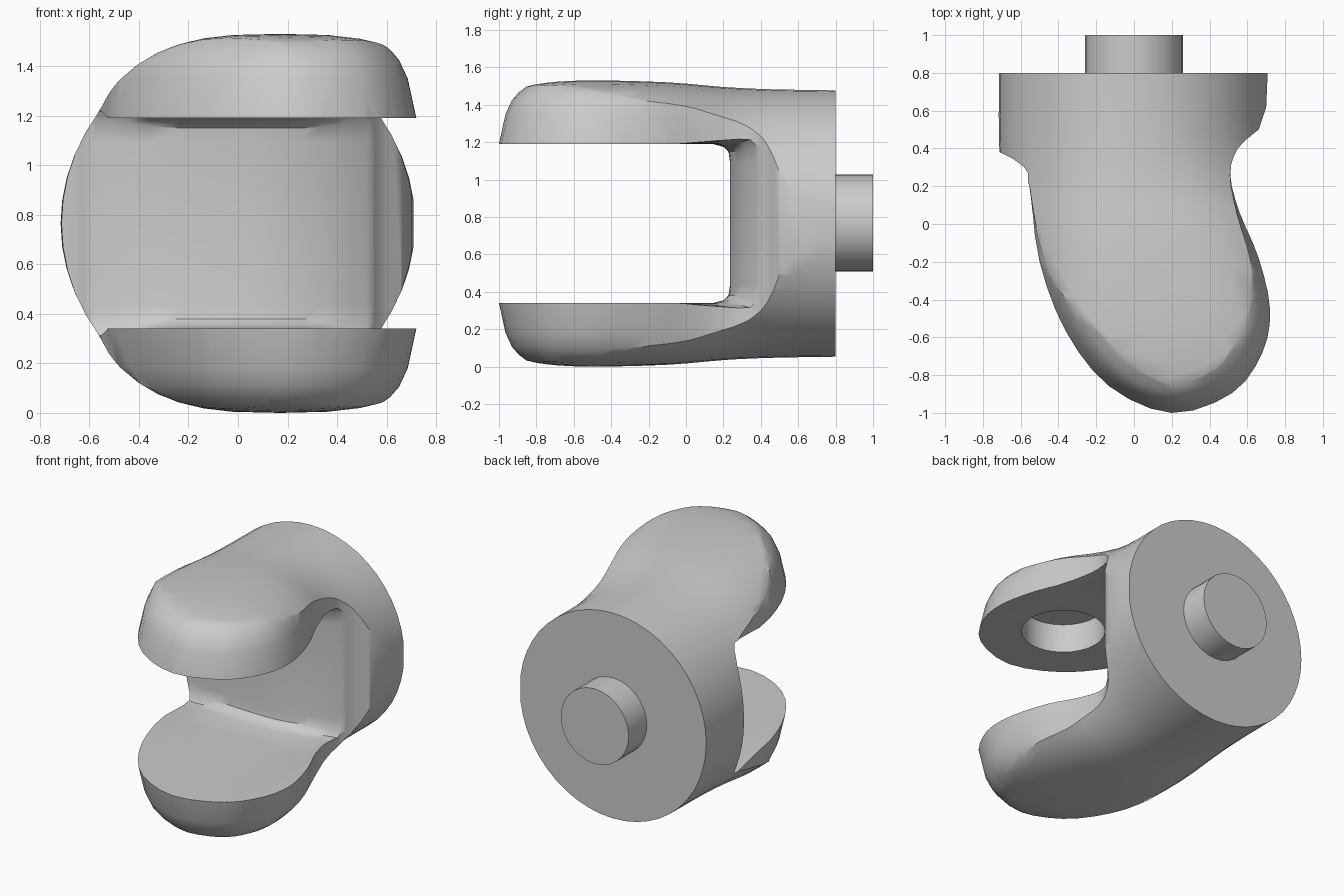
import bpy, bmesh, math
from mathutils import Vector

if "Cube" in bpy.data.objects:
    bpy.data.objects.remove(bpy.data.objects["Cube"])

MID = 0.765  # height of the symmetry plane


def loft(name, rings):
    """Skin a list of closed rings with quads and cap both ends."""
    bm = bmesh.new()
    vs = [[bm.verts.new(p) for p in r] for r in rings]
    n = len(rings[0])
    for a, b in zip(vs, vs[1:]):
        for i in range(n):
            j = (i + 1) % n
            bm.faces.new((a[i], a[j], b[j], b[i]))
    bm.faces.new(vs[0])
    bm.faces.new(vs[-1])
    bmesh.ops.recalc_face_normals(bm, faces=bm.faces)
    me = bpy.data.meshes.new(name)
    bm.to_mesh(me)
    bm.free()
    ob = bpy.data.objects.new(name, me)
    bpy.context.collection.objects.link(ob)
    return ob


def catmull(pts, steps):
    out = []
    for i in range(len(pts) - 1):
        p0, p1 = pts[max(i - 1, 0)], pts[i]
        p2, p3 = pts[i + 1], pts[min(i + 2, len(pts) - 1)]
        for k in range(steps):
            t = k / steps
            out.append(tuple(0.5 * (2 * b + (c - a) * t + (2 * a - 5 * b + 4 * c - d) * t * t
                                    + (3 * b - a - 3 * c + d) * t ** 3)
                             for a, b, c, d in zip(p0, p1, p2, p3)))
    return out + [pts[-1]]


def boolean(ob, cutter, op):
    m = ob.modifiers.new(op, 'BOOLEAN')
    m.object, m.operation, m.solver = cutter, op, 'EXACT'
    bpy.context.view_layer.objects.active = ob
    bpy.ops.object.modifier_apply(modifier=m.name)
    bpy.data.objects.remove(cutter)


def cylinder(name, r, depth, loc, rot=(0, 0, 0), sides=28):
    bpy.ops.mesh.primitive_cylinder_add(vertices=sides, radius=r, depth=depth,
                                        location=loc, rotation=rot)
    ob = bpy.context.object
    ob.name = name
    return ob


def smooth(ob, angle=35):
    bpy.ops.object.select_all(action='DESELECT')
    ob.select_set(True)
    bpy.context.view_layer.objects.active = ob
    bpy.ops.object.shade_smooth_by_angle(angle=math.radians(angle))


# Fork envelope: round at the back plate, squarer and shifted right at the tip
stations = catmull([  # y, centre x, half width, half height, exponent
    (0.80, 0.00, 0.715, 0.712, 2.0), (0.45, 0.00, 0.715, 0.718, 2.0),
    (0.20, 0.03, 0.73, 0.730, 2.15), (-0.10, 0.10, 0.77, 0.755, 2.5),
    (-0.50, 0.17, 0.78, 0.765, 2.9), (-0.75, 0.19, 0.78, 0.752, 2.9),
    (-0.90, 0.20, 0.77, 0.715, 2.8), (-1.05, 0.20, 0.75, 0.63, 2.6)], 3)


def section(y, cx, rx, rz, n, sides=48):
    ring = []
    for i in range(sides):
        a = 2 * math.pi * i / sides
        c, s = math.cos(a), math.sin(a)
        ring.append((cx + rx * math.copysign(abs(c) ** (2 / n), c), y,
                     MID + rz * math.copysign(abs(s) ** (2 / n), s)))
    return ring


fork = loft("fork", [section(*s) for s in stations])

# Plan outline of plate and arms, tapered inwards above and below the slot
plan = [(-0.73, 0.9), (-0.73, 0.39)] + catmull([
    (-0.72, 0.385), (-0.60, 0.315), (-0.555, 0.20), (-0.50, -0.2), (-0.36, -0.57),
    (-0.13, -0.86), (0.20, -1.0), (0.52, -0.895), (0.68, -0.68), (0.72, -0.45),
    (0.66, -0.18), (0.56, 0.06), (0.51, 0.26), (0.55, 0.40), (0.66, 0.50)], 3) + [
    (0.70, 0.62), (0.712, 0.9)]


def inset(z, d):
    ring = []
    for i, p in enumerate(plan):
        a, b = Vector(plan[i - 1]), Vector(plan[(i + 1) % len(plan)])
        t = (b - a).normalized()
        w = min(max((0.3 - p[1]) / 0.7, 0), 1) * d
        ring.append((p[0] - t.y * w, p[1] + t.x * w, z))
    return ring


half = [(0.425, 0), (0.585, 0.035), (0.66, 0.07), (0.70, 0.105), (0.735, 0.15), (0.80, 0.25)]
levels = [(-h, d) for h, d in reversed(half)] + half
boolean(fork, loft("plan_cutter", [inset(MID + h, d) for h, d in levels]), 'INTERSECT')

# Slot between the arms with a bulging, filleted back wall
wall = catmull([(-0.85, 0.47), (-0.72, 0.385), (-0.58, 0.31), (-0.35, 0.255), (0.0, 0.235),
                (0.2, 0.25), (0.4, 0.31), (0.57, 0.41), (0.66, 0.495), (0.8, 0.66)], 3)


def slot_ring(x, w):
    lift = 0.045 * min(max((abs(x) - 0.3) / 0.25, 0), 1)
    side = [(-1.3, 0.425), (-0.05, 0.425), (w - 0.09, 0.425 + lift * 0.7),
            (w - 0.035, 0.41 + lift), (w - 0.008, 0.385 + lift * 0.7), (w, 0.33)]
    return ([(x, y, MID - h) for y, h in side]
            + [(x, y, MID + h) for y, h in reversed(side)])


boolean(fork, loft("slot_cutter", [slot_ring(x, w) for x, w in wall]), 'DIFFERENCE')

# Blind axle hole in the underside of the upper arm
boolean(fork, cylinder("hole_cutter", 0.265, 0.4, (0.2, -0.46, 1.19)), 'DIFFERENCE')
smooth(fork)

# Peg on the back plate
peg = cylinder("peg", 0.26, 0.22, (0, 0.89, MID + 0.003), (math.pi / 2, 0, 0))
smooth(peg)
